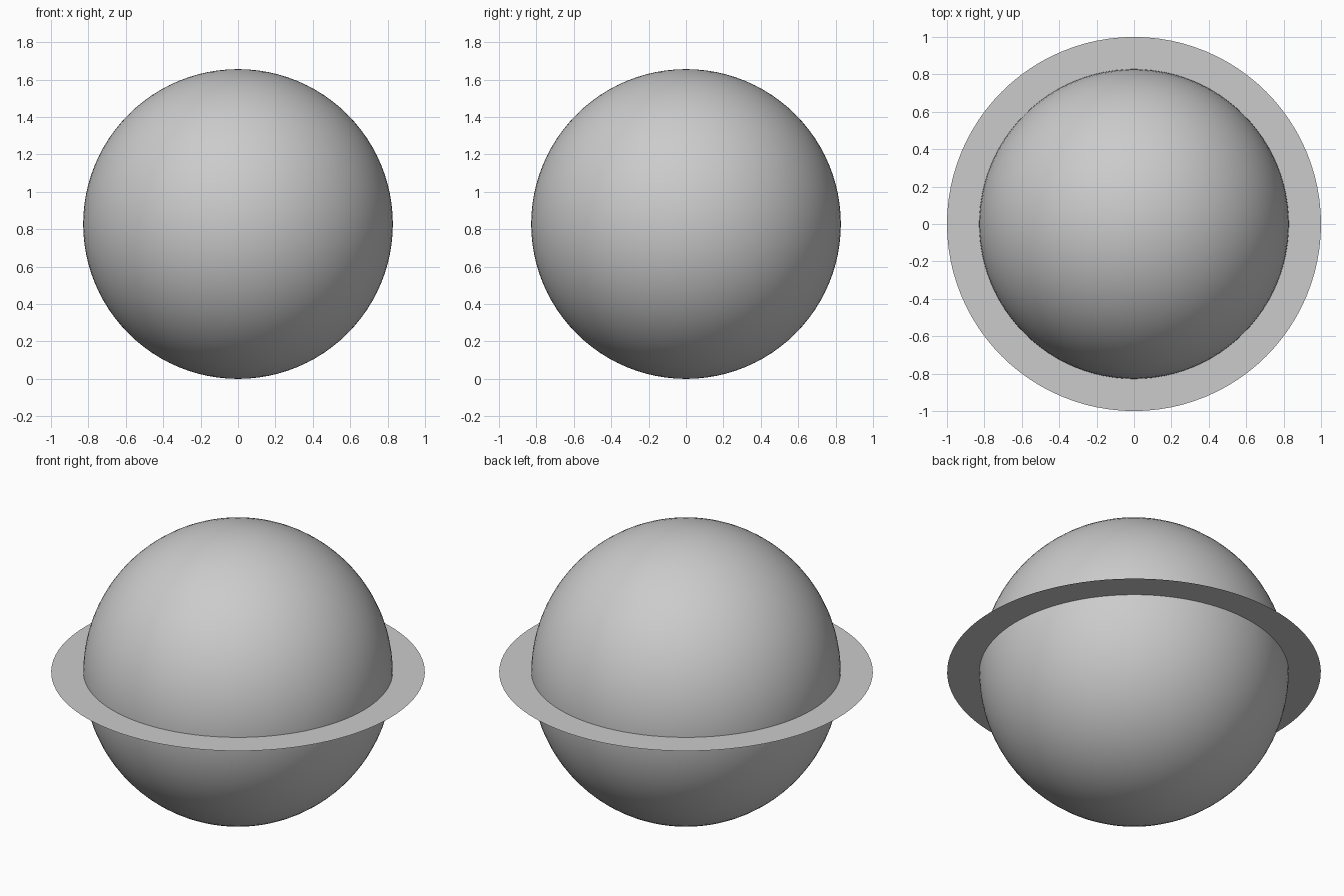
import bpy, bmesh, math

if "Cube" in bpy.data.objects:
    bpy.data.objects.remove(bpy.data.objects["Cube"])

R, OUTER, SEG = 0.828, 1.0, 96

# Globe
bpy.ops.mesh.primitive_uv_sphere_add(segments=SEG, ring_count=48, radius=R, location=(0, 0, R))
globe = bpy.context.object
globe.name = "globe"
bpy.ops.object.shade_smooth()

# Flat, paper-thin ring around the equator
bm = bmesh.new()
loops = [[bm.verts.new((r * math.cos(2 * math.pi * i / SEG), r * math.sin(2 * math.pi * i / SEG), R))
          for i in range(SEG)] for r in (R - 0.003, OUTER)]
for i in range(SEG):
    j = (i + 1) % SEG
    bm.faces.new((loops[0][i], loops[1][i], loops[1][j], loops[0][j]))
mesh = bpy.data.meshes.new("equator_ring")
bm.to_mesh(mesh)
bm.free()
ring = bpy.data.objects.new("equator_ring", mesh)
bpy.context.collection.objects.link(ring)
